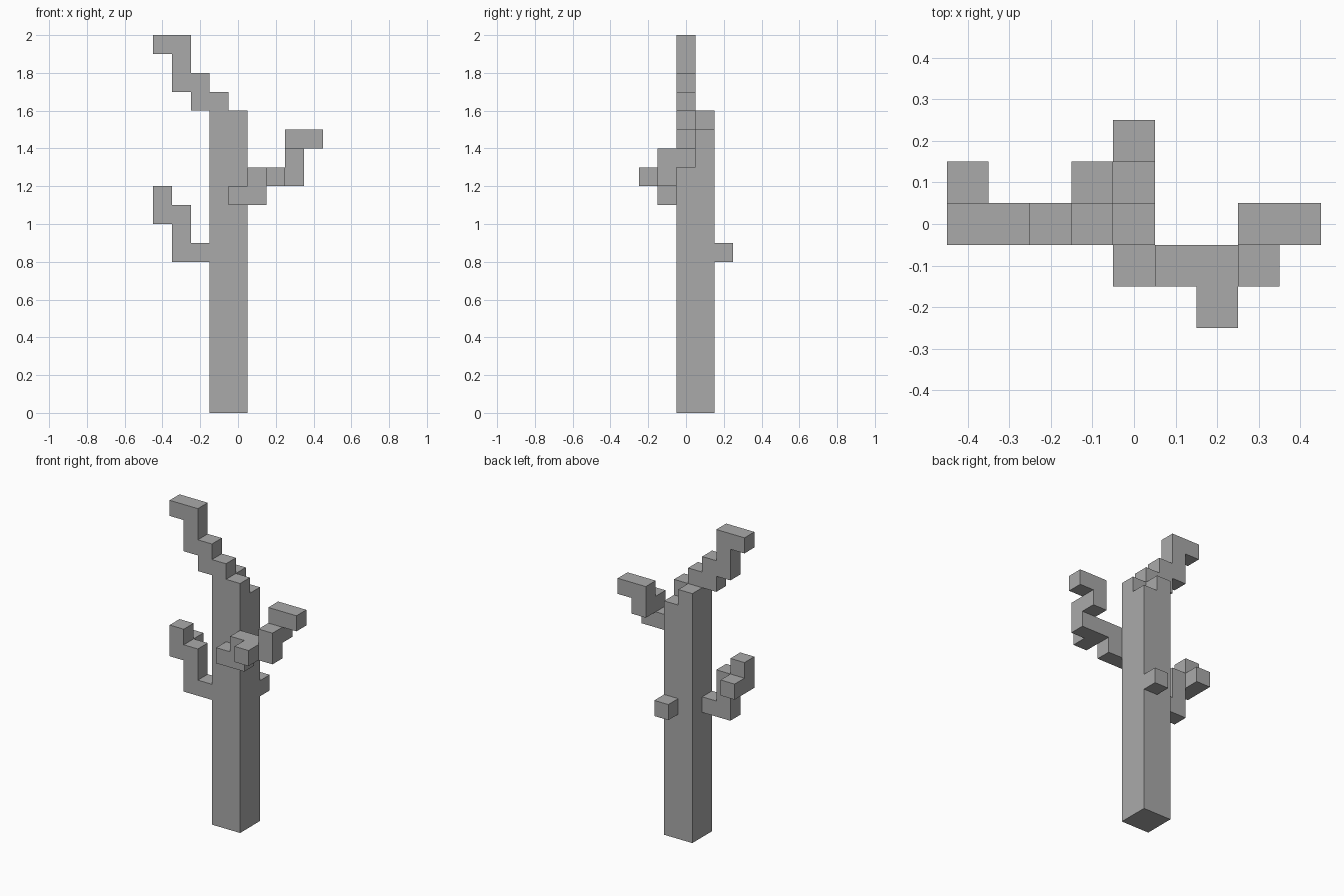
import bpy, bmesh
from mathutils import Vector

if "Cube" in bpy.data.objects:
    bpy.data.objects.remove(bpy.data.objects["Cube"])

S = 0.1  # edge length of one block

bark = bpy.data.materials.new("grey_bark")
bark.diffuse_color = (0.4, 0.4, 0.4, 1)
bark.use_nodes = True
bark.node_tree.nodes["Principled BSDF"].inputs["Base Color"].default_value = bark.diffuse_color


def walk(start, steps):
    """Blocks passed when stepping from start; each letter moves one block."""
    moves = {"r": (1, 0, 0), "l": (-1, 0, 0), "b": (0, 1, 0),
             "f": (0, -1, 0), "u": (0, 0, 1)}
    cells = [start]
    for s in steps:
        cells.append(tuple(a + d for a, d in zip(cells[-1], moves[s])))
    return set(cells)


# Trunk is two by two blocks, with one lower corner at the back right
trunk = {(x, y, z) for x in (-1, 0) for y in (0, 1) for z in range(16)} - {(0, 1, 15)}

parts = {
    "trunk": trunk,
    "upper_left_branch": walk((-1, 0, 16), "luluul"),
    "lower_left_branch": walk((-2, 0, 8), "luulu"),
    "lower_left_twig": {(-4, 1, 10)},
    "right_branch": walk((0, -1, 11), "rurrubur"),
    "right_twig": {(2, -2, 12)},
    "back_stub": {(0, 2, 8)},
}
# Close the lower left branch below its raised tip
parts["lower_left_branch"].add((-4, 0, 11))
filled = set().union(*parts.values())


def build(name, cells):
    """Outer skin of the blocks, leaving out faces shared with neighbours."""
    bm = bmesh.new()
    for c in sorted(cells):
        centre = Vector((c[0], c[1], c[2] + 0.5))
        for axis in range(3):
            for sign in (-1, 1):
                n = [0, 0, 0]
                n[axis] = sign
                if tuple(a + b for a, b in zip(c, n)) in filled:
                    continue
                normal = Vector(n)
                u = Vector((0, 0, 0))
                u[(axis + 1) % 3] = 1
                v = normal.cross(u)
                mid = centre + normal * 0.5
                bm.faces.new([bm.verts.new((mid + (u * a + v * b) * 0.5) * S)
                              for a, b in ((-1, -1), (1, -1), (1, 1), (-1, 1))])
    bmesh.ops.remove_doubles(bm, verts=bm.verts, dist=0.001)
    mesh = bpy.data.meshes.new(name)
    bm.to_mesh(mesh)
    bm.free()
    mesh.materials.append(bark)
    bpy.context.collection.objects.link(bpy.data.objects.new(name, mesh))


for name, cells in parts.items():
    build(name, cells)
